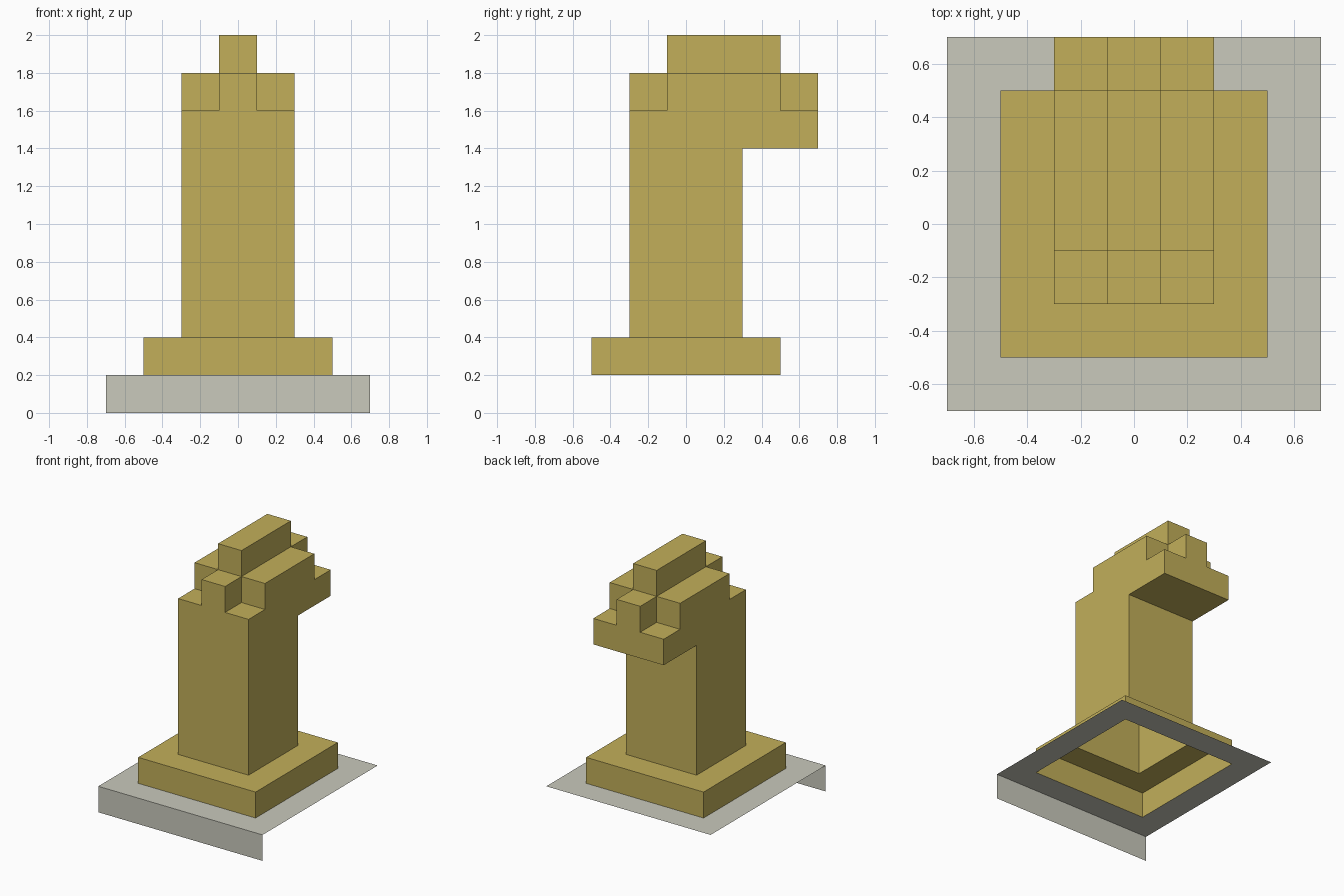
import bpy
import bmesh

if "Cube" in bpy.data.objects:
    bpy.data.objects.remove(bpy.data.objects["Cube"])

S = 0.2  # every step in the model is one block of this size


def material(name, rgb):
    m = bpy.data.materials.new(name)
    m.diffuse_color = (*rgb, 1.0)
    m.use_nodes = True
    m.node_tree.nodes["Principled BSDF"].inputs["Base Color"].default_value = m.diffuse_color
    return m


def finish(name, bm, mat):
    bmesh.ops.remove_doubles(bm, verts=bm.verts, dist=0.001)
    bmesh.ops.dissolve_limit(bm, angle_limit=0.01, verts=bm.verts, edges=bm.edges)
    mesh = bpy.data.meshes.new(name)
    bm.to_mesh(mesh)
    bm.free()
    mesh.materials.append(mat)
    obj = bpy.data.objects.new(name, mesh)
    bpy.context.collection.objects.link(obj)
    return obj


def quad(bm, pts):
    bm.faces.new([bm.verts.new(p) for p in pts])


def block_shell(name, boxes, mat, open_z):
    """Outer skin of a union of boxes (x0, x1, y0, y1, z0, z1), open at the bottom."""
    cells = set()
    for box in boxes:
        # cell centres in x and y fall on whole multiples of S
        x0, x1, y0, y1 = (round(v / S + 0.5) for v in box[:4])
        z0, z1 = (round(v / S) for v in box[4:])
        cells |= {(x, y, z) for x in range(x0, x1)
                  for y in range(y0, y1) for z in range(z0, z1)}
    bm = bmesh.new()
    for c in cells:
        for axis in range(3):
            for side in (-1, 1):
                n = list(c)
                n[axis] += side
                if tuple(n) in cells or n[2] < round(open_z / S):
                    continue
                u, v = (axis + 1) % 3, (axis + 2) % 3
                corners = [(-1, -1), (1, -1), (1, 1), (-1, 1)][::side]
                pts = []
                for a, b in corners:
                    p = [c[0] * S, c[1] * S, (c[2] + 0.5) * S]
                    p[axis] += side * S / 2
                    p[u] += a * S / 2
                    p[v] += b * S / 2
                    pts.append(p)
                quad(bm, pts)
    return finish(name, bm, mat)


gold = material("muted gold", (0.54, 0.43, 0.102))
stone = material("pale grey", (0.585, 0.585, 0.505))

# Hollow horse-head game piece
block_shell("horse_piece", [
    (-0.5, 0.5, -0.5, 0.5, 0.2, 0.4),   # foot
    (-0.3, 0.3, -0.3, 0.3, 0.4, 1.6),   # neck
    (-0.3, 0.3, 0.3, 0.7, 1.4, 1.6),    # snout
    (-0.3, 0.3, -0.1, 0.5, 1.6, 1.8),   # brow
    (-0.1, 0.1, -0.3, 0.7, 1.6, 1.8),   # central ridge
    (-0.1, 0.1, -0.1, 0.5, 1.8, 2.0),   # crest
], gold, 0.2)

# Thin board square: a flat ring around the foot with a skirt on the front only
bm = bmesh.new()
ring = [(-1, -1), (1, -1), (1, 1), (-1, 1)]
for (ax, ay), (bx, by) in zip(ring, ring[1:] + ring[:1]):
    quad(bm, [(0.7 * ax, 0.7 * ay, S), (0.7 * bx, 0.7 * by, S),
              (0.5 * bx, 0.5 * by, S), (0.5 * ax, 0.5 * ay, S)])
quad(bm, [(-0.7, -0.7, 0), (0.7, -0.7, 0), (0.7, -0.7, S), (-0.7, -0.7, S)])
finish("board_square", bm, stone)
